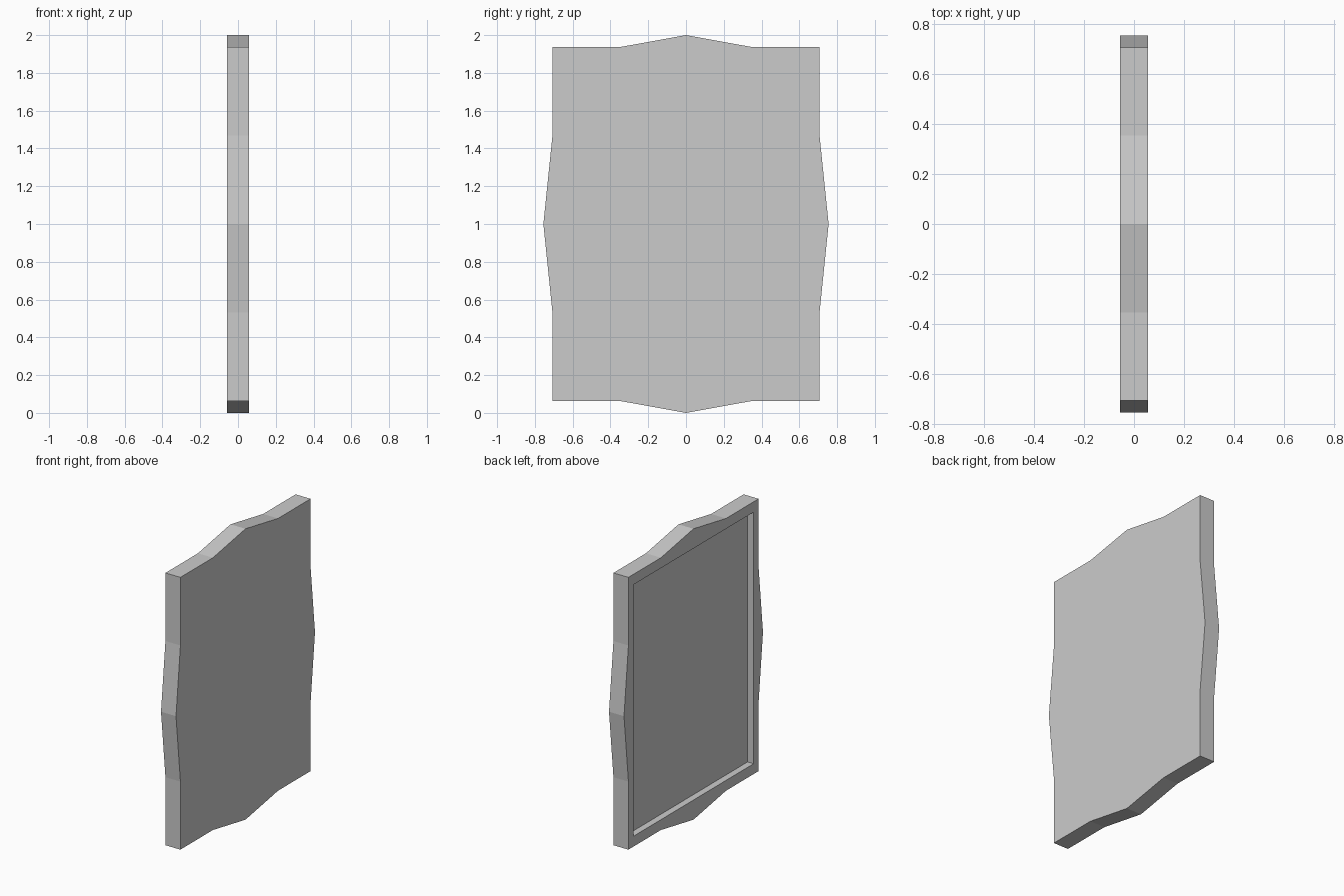
import bpy, bmesh

if "Cube" in bpy.data.objects:
    bpy.data.objects.remove(bpy.data.objects["Cube"])

HALF_T = 0.057           # half thickness along x
DEPTH = 0.046            # recess depth on the -x side
W, H = 0.707, 0.936      # half width / half height at the corners
PEAK_W, PEAK_H = 0.755, 1.0
INSET = 0.924            # recess size relative to the corner rectangle


def outline(w, h, peak_w, peak_h):
    """Rectangle whose four sides bulge to a point in the middle."""
    quarter = [(peak_w, 0), (w, h / 2), (w, h), (w / 2, h)]
    right = [(w, -h), (w, -h / 2)] + quarter
    right = [(0, -peak_h), (w / 2, -h)] + right + [(0, peak_h)]
    left = [(-y, z) for y, z in reversed(right[1:-1])]
    return right + left


def add_loop(bm, pts, x):
    return [bm.verts.new((x, y, z + 1.0)) for y, z in pts]


def bridge(bm, a, b):
    n = len(a)
    for i in range(n):
        j = (i + 1) % n
        bm.faces.new((a[i], a[j], b[j], b[i]))


outer = outline(W, H, PEAK_W, PEAK_H)
inner = outline(W * INSET, H * INSET, W * INSET, H * INSET)

# Framed panel: flat back, pointed rim, rectangular recess
bm = bmesh.new()
loops = [add_loop(bm, outer, HALF_T),
         add_loop(bm, outer, -HALF_T),
         add_loop(bm, inner, -HALF_T),
         add_loop(bm, inner, -HALF_T + DEPTH)]
for a, b in zip(loops, loops[1:]):
    bridge(bm, a, b)
bm.faces.new(loops[0])
bm.faces.new(loops[-1])
bmesh.ops.recalc_face_normals(bm, faces=bm.faces)

mesh = bpy.data.meshes.new("framed_panel")
bm.to_mesh(mesh)
bm.free()
panel = bpy.data.objects.new("framed_panel", mesh)
bpy.context.collection.objects.link(panel)
